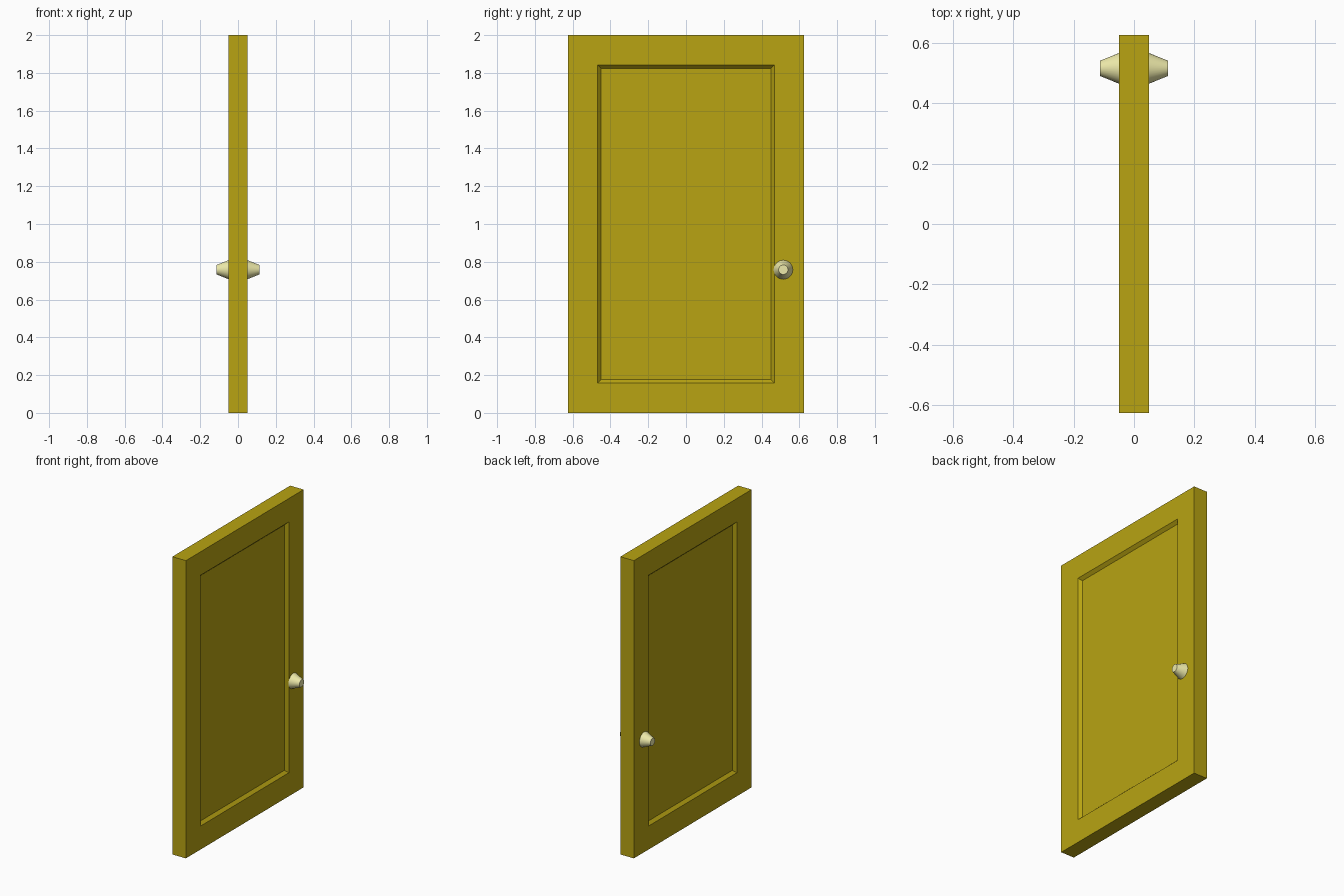
import bpy, bmesh, math
from mathutils import Matrix

if "Cube" in bpy.data.objects:
    bpy.data.objects.remove(bpy.data.objects["Cube"])


def material(name, color):
    m = bpy.data.materials.new(name)
    m.diffuse_color = color
    m.use_nodes = True
    m.node_tree.nodes["Principled BSDF"].inputs["Base Color"].default_value = m.diffuse_color
    return m


def add_object(name, bm, mat):
    me = bpy.data.meshes.new(name)
    bm.to_mesh(me)
    bm.free()
    me.materials.append(mat)
    ob = bpy.data.objects.new(name, me)
    bpy.context.collection.objects.link(ob)
    return ob


wood = material("door_paint", (0.48, 0.37, 0.006, 1))
metal = material("knob_metal", (0.85, 0.82, 0.40, 1))

# Door slab with a bevelled sunken panel on both sides
bm = bmesh.new()
bmesh.ops.create_cube(bm, size=1, matrix=Matrix.Translation((0, 0, 1))
                      @ Matrix.Diagonal((0.10, 1.25, 2.0, 1)))
bm.normal_update()
for face in [f for f in bm.faces if abs(f.normal.x) > 0.9]:
    bmesh.ops.inset_region(bm, faces=[face], thickness=0.223)
    bmesh.ops.inset_region(bm, faces=[face], thickness=0.026)
    for v in face.verts:
        v.co.x -= math.copysign(0.02, v.co.x)
bmesh.ops.recalc_face_normals(bm, faces=bm.faces[:])
add_object("door_slab", bm, wood)

# Tapered knobs, one per side
for name, side in (("knob_right", 1), ("knob_left", -1)):
    bm = bmesh.new()
    bmesh.ops.create_cone(
        bm, cap_ends=True, segments=32, radius1=0.051, radius2=0.025, depth=0.064,
        matrix=Matrix.Translation((side * 0.081, 0.515, 0.758))
        @ Matrix.Rotation(side * math.pi / 2, 4, 'Y'))
    knob = add_object(name, bm, metal)
    bpy.ops.object.select_all(action='DESELECT')
    knob.select_set(True)
    bpy.context.view_layer.objects.active = knob
    bpy.ops.object.shade_smooth_by_angle(angle=math.radians(30))
